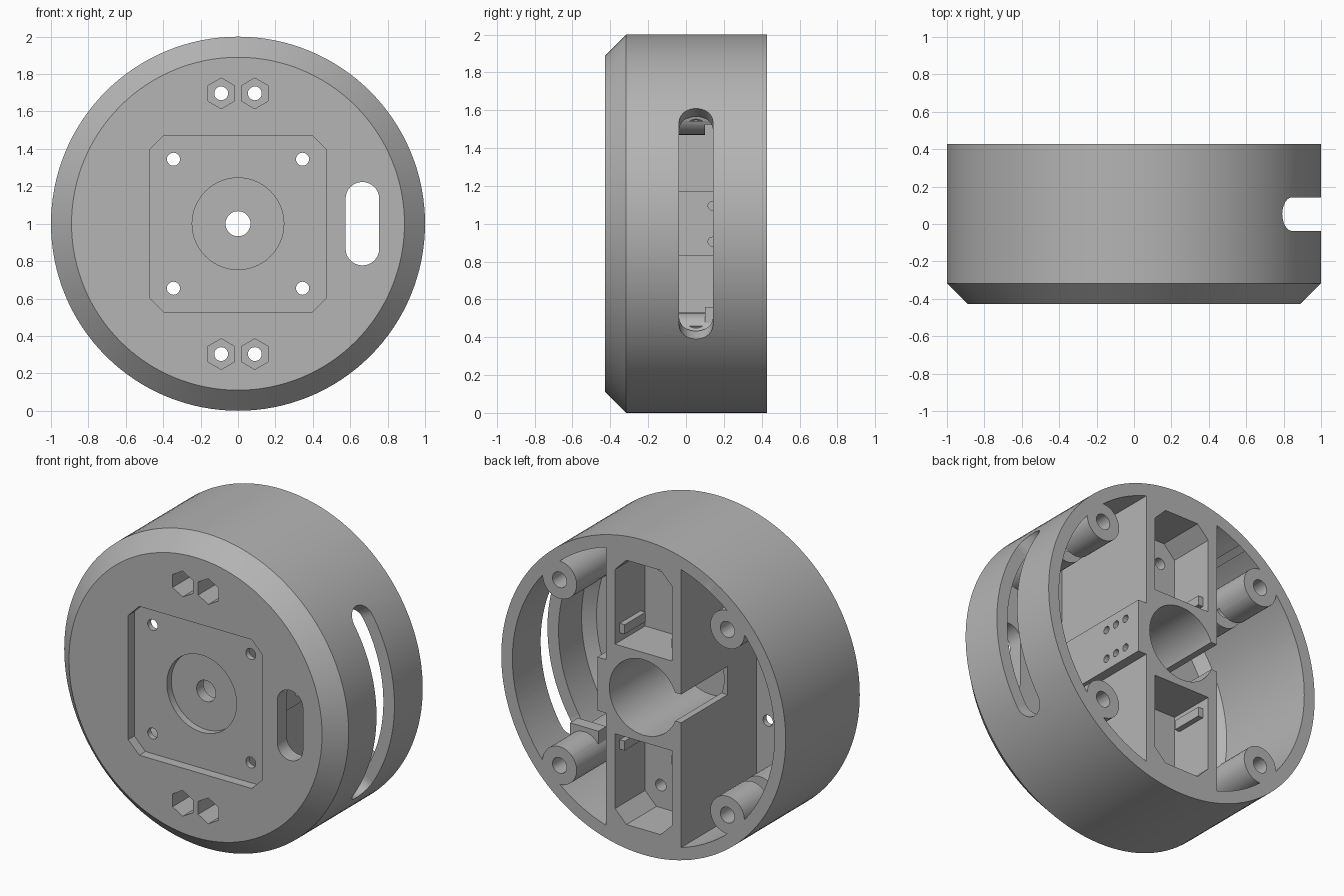
import bpy, bmesh, math
from mathutils import Matrix, Vector

cube = bpy.data.objects.get("Cube")
if cube:
    bpy.data.objects.remove(cube, do_unlink=True)

FRONT, BACK, OUT = -0.427, 0.427, 0.6
FLOOR = -0.33


def finish(bm, name):
    bmesh.ops.recalc_face_normals(bm, faces=bm.faces)
    mesh = bpy.data.meshes.new(name)
    bm.to_mesh(mesh)
    bm.free()
    obj = bpy.data.objects.new(name, mesh)
    bpy.context.collection.objects.link(obj)
    return obj


def prism(name, points, y0, y1):
    """Extrude an outline in the x-z plane from y0 to y1."""
    bm = bmesh.new()
    face = bm.faces.new([bm.verts.new((x, y0, z)) for x, z in points])
    ext = bmesh.ops.extrude_face_region(bm, geom=[face])
    verts = [v for v in ext["geom"] if isinstance(v, bmesh.types.BMVert)]
    bmesh.ops.translate(bm, verts=verts, vec=(0, y1 - y0, 0))
    return finish(bm, name)


def arc(r, cx=0, cz=0, a0=0, a1=360, n=32):
    full = a1 - a0 == 360
    steps = n if full else n + 1
    angles = [math.radians(a0 + (a1 - a0) * i / n) for i in range(steps)]
    return [(cx + r * math.cos(a), cz + r * math.sin(a)) for a in angles]


def rect(x0, x1, z0, z1):
    return [(x0, z0), (x1, z0), (x1, z1), (x0, z1)]


def lathe(name, profile, n=128):
    """Turn a (radius, y) profile about the y axis."""
    bm = bmesh.new()
    verts = [bm.verts.new((r, y, 0)) for r, y in profile]
    edges = [bm.edges.new(pair) for pair in zip(verts, verts[1:])]
    bmesh.ops.spin(bm, geom=verts + edges, cent=(0, 0, 0), axis=(0, 1, 0),
                   angle=math.tau, steps=n, use_merge=True)
    bmesh.ops.remove_doubles(bm, verts=bm.verts, dist=1e-5)
    return finish(bm, name)


def combine(target, tool, operation="DIFFERENCE"):
    mod = target.modifiers.new("cut", "BOOLEAN")
    mod.operation, mod.solver, mod.object = operation, "EXACT", tool
    bpy.context.view_layer.update()
    graph = bpy.context.evaluated_depsgraph_get()
    mesh = bpy.data.meshes.new_from_object(target.evaluated_get(graph))
    target.modifiers.clear()
    target.data = mesh
    bpy.data.objects.remove(tool, do_unlink=True)


# Chamfered round body
housing = lathe("housing", [(0, FRONT), (0.89, FRONT), (1, -0.317), (1, BACK), (0, BACK)])

# Rear cavity, leaving the centre bar, its side pad and four screw bosses
cavity = lathe("cavity", [(0, FLOOR), (0.86, FLOOR), (0.922, -0.268), (0.922, OUT), (0, OUT)])
combine(cavity, prism("bar", rect(-0.265, 0.265, -1.2, 1.2), -1, 1))
combine(cavity, prism("pad", rect(0, 0.325, -0.17, 0.17), -1, 1))
corners = [(sx, sz) for sx in (-1, 1) for sz in (-1, 1)]
for sx, sz in corners:
    combine(cavity, prism("boss", arc(0.12, 0.59 * sx, 0.59 * sz), -1, 1))
combine(housing, cavity)

# Motor bore with its cable notch
combine(housing, prism("bore", arc(0.24, n=64), -0.25, OUT))
combine(housing, prism("cable_notch", rect(-0.3, -0.1, -0.09, 0.09), -0.04, OUT))

# Pockets in the bar, each with a ridge on both side walls
for s in (-1, 1):
    outline = [(-0.2, 0.285), (0.2, 0.285), (0.2, 0.76), (0.12, 0.84), (-0.12, 0.84), (-0.2, 0.76)]
    pocket = prism("pocket", [(x, z * s) for x, z in outline], 0.125, OUT)
    for side in (-1, 1):
        x = sorted((0.165 * side, 0.25 * side))
        z = sorted((0.34 * s, 0.4 * s))
        combine(pocket, prism("ridge", rect(*x, *z), 0.17, 0.38))
    combine(housing, pocket)

# Front recess, its round seat and the shaft hole
w, c = 0.473, 0.395
square = [(-c, -w), (c, -w), (w, -c), (w, c), (c, w), (-c, w), (-w, c), (-w, -c)]
combine(housing, prism("front_recess", square, -OUT, -0.365))
combine(housing, prism("round_seat", arc(0.245, n=64), -OUT, -0.32))
combine(housing, prism("shaft_hole", arc(0.067), -OUT, 0))

# Corner holes, boss screw holes and nut slots
for sx, sz in corners:
    combine(housing, prism("corner_hole", arc(0.035, 0.345 * sx, 0.345 * sz, n=20), -OUT, -0.2))
    combine(housing, prism("screw_hole", arc(0.05, 0.59 * sx, 0.59 * sz, n=24), 0, OUT))
    x = sorted((0.49 * sx, 0.69 * sx))
    z = sorted((0.44 * sz, 0.62 * sz))
    combine(housing, prism("nut_slot", rect(*x, *z), 0.1, 0.18))
    # Hexagonal nut seats on the front with through holes
    hx, hz = 0.09 * sx, 0.697 * sz
    combine(housing, prism("nut_seat", arc(0.082, hx, hz, 30, 390, 6), -OUT, -0.18))
    combine(housing, prism("nut_hole", arc(0.037, hx, hz, n=20), -0.3, 0.3))

# Rounded opening in the front
opening = arc(0.09, 0.665, 0.133, 0, 180, 16) + arc(0.09, 0.665, -0.133, 180, 360, 16)
combine(housing, prism("front_opening", opening, -OUT, -0.2))


def rod(name, radius, start, end, n=24):
    start, end = Vector(start), Vector(end)
    axis = end - start
    bm = bmesh.new()
    turn = axis.to_track_quat("Z", "Y").to_matrix().to_4x4()
    bmesh.ops.create_cone(bm, cap_ends=True, segments=n, radius1=radius, radius2=radius,
                          depth=axis.length, matrix=Matrix.Translation((start + end) / 2) @ turn)
    return finish(bm, name)


# Long curved slot through the side wall
sweep = 32.4
band = arc(1.15, a0=-sweep, a1=sweep) + arc(0.88, a0=sweep, a1=-sweep)
combine(housing, prism("side_slot", band, -0.037, 0.143))
for a in (-sweep, sweep):
    d = Vector((math.cos(math.radians(a)), 0, math.sin(math.radians(a))))
    mid = Vector((0, 0.053, 0))
    combine(housing, rod("slot_end", 0.09, mid + d * 0.88, mid + d * 1.15))

# Two rows of small holes in the side pad
for z in (-0.095, 0.095):
    for y in (0.14, 0.225, 0.31):
        combine(housing, rod("pin_hole", 0.024, (0.26, y, z), (0.4, y, z), 12))

# Stand on the ground, shade and colour
housing.data.transform(Matrix.Translation((0, 0, 1)))
grey = bpy.data.materials.new("grey plastic")
grey.use_nodes = True
colour = (0.46, 0.46, 0.46, 1)
grey.diffuse_color = colour
grey.node_tree.nodes["Principled BSDF"].inputs["Base Color"].default_value = colour
housing.data.materials.clear()
housing.data.materials.append(grey)
for poly in housing.data.polygons:
    poly.material_index = 0
bpy.ops.object.select_all(action="DESELECT")
housing.select_set(True)
bpy.context.view_layer.objects.active = housing
bpy.ops.object.shade_smooth_by_angle(angle=math.radians(25))
